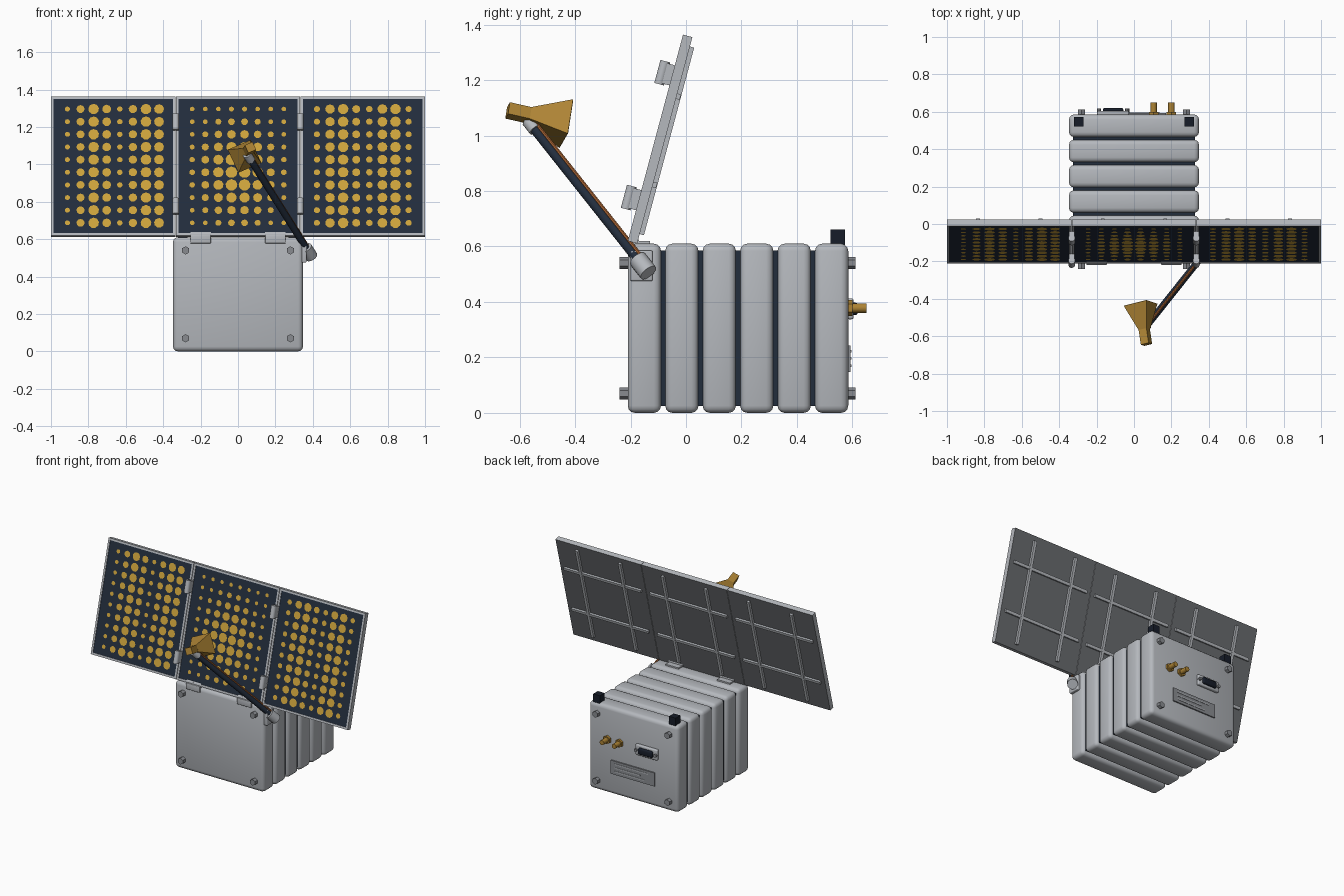
import bpy, bmesh, math
from mathutils import Matrix, Vector

if "Cube" in bpy.data.objects:
    bpy.data.objects.remove(bpy.data.objects["Cube"])


def material(name, r, g, b):
    m = bpy.data.materials.new(name)
    m.use_nodes = True
    m.diffuse_color = (r, g, b, 1)
    m.node_tree.nodes["Principled BSDF"].inputs["Base Color"].default_value = (r, g, b, 1)
    return m


light = material("light grey", .46, .48, .51)
mid = material("steel grey", .25, .26, .28)
dark = material("panel back grey", .14, .15, .16)
navy = material("navy", .016, .026, .046)
black = material("near black", .008, .012, .022)
gold = material("cell gold", .62, .37, .045)
brass = material("brass", .42, .23, .035)
copper = material("copper", .40, .13, .035)


def finish(name, bm, mats, M=Matrix(), smooth=False):
    me = bpy.data.meshes.new(name)
    bm.to_mesh(me)
    bm.free()
    for m in mats:
        me.materials.append(m)
    ob = bpy.data.objects.new(name, me)
    bpy.context.collection.objects.link(ob)
    ob.matrix_world = M
    if smooth:
        bpy.ops.object.select_all(action="DESELECT")
        ob.select_set(True)
        bpy.context.view_layer.objects.active = ob
        bpy.ops.object.shade_smooth_by_angle(angle=math.radians(40))
    return ob


def box(name, size, loc, mat, M=Matrix(), bevel=0):
    bm = bmesh.new()
    bmesh.ops.create_cube(bm, size=1, matrix=Matrix.Diagonal((*size, 1)))
    if bevel:
        bmesh.ops.bevel(bm, geom=bm.edges[:], offset=bevel, segments=3,
                        profile=.5, affect="EDGES")
    return finish(name, bm, [mat], M @ Matrix.Translation(loc), bevel > 0)


def rod(name, p, q, r, mat, M=Matrix(), sides=16):
    p, q = Vector(p), Vector(q)
    bm = bmesh.new()
    bmesh.ops.create_cone(bm, cap_ends=True, segments=sides, radius1=r, radius2=r,
                          depth=(q - p).length)
    turn = (q - p).to_track_quat("Z", "Y").to_matrix().to_4x4()
    return finish(name, bm, [mat], M @ Matrix.Translation((p + q) / 2) @ turn, sides > 8)


# Body: stacked rounded modules around a dark core
box("body_core", (.65, .76, .56), (0, .1875, .305), navy)
for i in range(6):
    box(f"body_module_{i + 1}", (.695, .12, .61), (0, -.15 + .135 * i, .305), light, bevel=.026)

# Hex bolts on both end faces
for y, d in ((-.21, -.03), (.585, .026)):
    for x in (-.28, .28):
        for z in (.07, .54):
            rod("end_bolt", (x, y, z), (x, y + d, z), .022, mid, sides=6)

# Corner blocks on the rear top edge
for x in (-.295, .295):
    box("corner_block", (.052, .052, .055), (x, .547, .633), black)

# Rear connectors and label
for x in (.105, .2):
    rod("coax_flange", (x, .58, .378), (x, .6, .378), .029, brass, sides=6)
    rod("coax_barrel", (x, .59, .378), (x, .65, .378), .017, brass)
box("port_plate", (.17, .025, .075), (-.112, .592, .375), light, bevel=.008)
box("port_socket", (.11, .03, .045), (-.112, .605, .375), black, bevel=.01)
for x in (-.188, -.036):
    rod("port_screw", (x, .59, .375), (x, .617, .375), .011, mid, sides=8)
box("label_plate", (.34, .009, .095), (0, .589, .195), mid)
for k, w in enumerate((.26, .2, .23)):
    box("label_bar", (w, .004, .008), (.14 - w / 2, .594, .222 - .026 * k), light)

# Tilted array: local x across, y towards the back, z up the slope
T = Matrix.Translation((0, -.21, .62)) @ Matrix.Rotation(math.radians(-15), 4, "X")
HEIGHT, THICK, PITCH = .77, .035, .07
WAVE_A = (.014, .022, .029, .024, .015, .023, .029, .027)
WAVE_B = (.017, .026, .029, .022, .018, .027, .029, .017)


def dot_radius(panel, col, row):
    if panel:
        return (WAVE_A if panel < 0 else WAVE_B)[col]
    d = math.hypot(col - 3.5, .75 * (row - 4))
    return max(.013, .032 - .0065 * max(0, d - 1))


for panel in (-1, 0, 1):
    cx = panel * .667
    bm = bmesh.new()
    bmesh.ops.create_cube(bm, size=1, matrix=Matrix.Translation((cx, THICK / 2, HEIGHT / 2))
                          @ Matrix.Diagonal((.664, THICK, HEIGHT, 1)))
    bm.normal_update()
    front = min(bm.faces, key=lambda f: f.normal.y)
    back = max(bm.faces, key=lambda f: f.normal.y)
    back.material_index = 2
    bmesh.ops.inset_individual(bm, faces=[front], thickness=.0195)
    front.material_index = 1
    moved = bmesh.ops.extrude_discrete_faces(bm, faces=[front])["faces"]
    for f in moved:
        f.material_index = 1
        bmesh.ops.translate(bm, verts=f.verts, vec=(0, .004, 0))
    for f in bm.faces:
        if abs(f.normal.y) < .5 and f not in moved:
            f.material_index = 0
    finish("array_panel", bm, [light, navy, dark], T)

    # Thin gold cells in a regular grid
    bm = bmesh.new()
    for col in range(8):
        for row in range(10):
            at = (cx + (col - 3.5) * PITCH, .002, HEIGHT / 2 + (row - 4.5) * PITCH)
            bmesh.ops.create_circle(bm, cap_ends=True, segments=9,
                                    radius=dot_radius(panel, col, row),
                                    matrix=Matrix.Translation(at)
                                    @ Matrix.Rotation(math.pi / 2, 4, "X"))
    finish("gold_cells", bm, [gold], T)

    # Stiffening ribs on the rear
    for s in (-1, 1):
        box("upright_rib", (.02, .016, .7), (cx + s * .167, THICK + .008, HEIGHT / 2), light, T)
        box("cross_rib", (.6, .014, .02), (cx, THICK + .007, HEIGHT / 2 + s * .165), light, T)

# Hinges between the panels
for x in (-.333, .333):
    for s in (-1, 1):
        z = HEIGHT / 2 + s * .233
        box("panel_hinge_leaf", (.03, .035, .075), (x, -.015, z), light, T)
        rod("panel_hinge_barrel", (x, -.037, z - .043), (x, -.037, z + .043), .018, light, T)

# Hinges joining the array to the body
for x in (-.2, .2):
    box("base_hinge_leaf", (.11, .014, .045), (x, -.212, .6), light, bevel=.004)
    box("base_hinge_foot", (.1, .07, .016), (x, -.165, .612), light)
    rod("base_hinge_barrel", (x - .055, -.19, .622), (x + .055, -.19, .622), .02, light)

# Boom with its side bracket, end caps and cable
foot, tip = Vector((.378, -.155, .53)), Vector((.06, -.555, 1.035))
axis = (tip - foot).normalized()
lift = (Vector((0, 0, 1)) - axis * axis.z).normalized() * .019
box("boom_bracket", (.03, .08, .11), (.352, -.16, .53), light, bevel=.006)
rod("boom_pivot", foot - axis * .035, foot + axis * .035, .034, light)
rod("boom", foot, tip, .018, navy)
rod("boom_cap", tip - axis * .022, tip + axis * .025, .024, light)
rod("boom_cable", foot + lift, tip + lift, .007, copper, sides=8)

# Horn aimed at the array, rolled about its own axis
throat, mouth = Vector((.055, -.565, 1.073)), Vector((.035, -.432, 1.043))
f = (mouth - throat).normalized()
r = f.cross(Vector((0, 0, 1))).normalized()
u = r.cross(f)
a = math.radians(23)
r, u = r * math.cos(a) + u * math.sin(a), u * math.cos(a) - r * math.sin(a)
turn = Matrix((u, r, f)).transposed().to_4x4()
bm = bmesh.new()
bmesh.ops.create_cone(bm, cap_ends=False, segments=4, radius1=.033, radius2=.097,
                      depth=(mouth - throat).length)
bmesh.ops.rotate(bm, verts=bm.verts, matrix=Matrix.Rotation(math.pi / 4, 3, "Z"))
horn = finish("horn", bm, [brass], Matrix.Translation((throat + mouth) / 2) @ turn)
shell = horn.modifiers.new("wall", "SOLIDIFY")
shell.thickness = .004
box("horn_feed", (.046, .046, .09), (0, 0, 0), brass,
    Matrix.Translation(throat - f * .036) @ turn)
